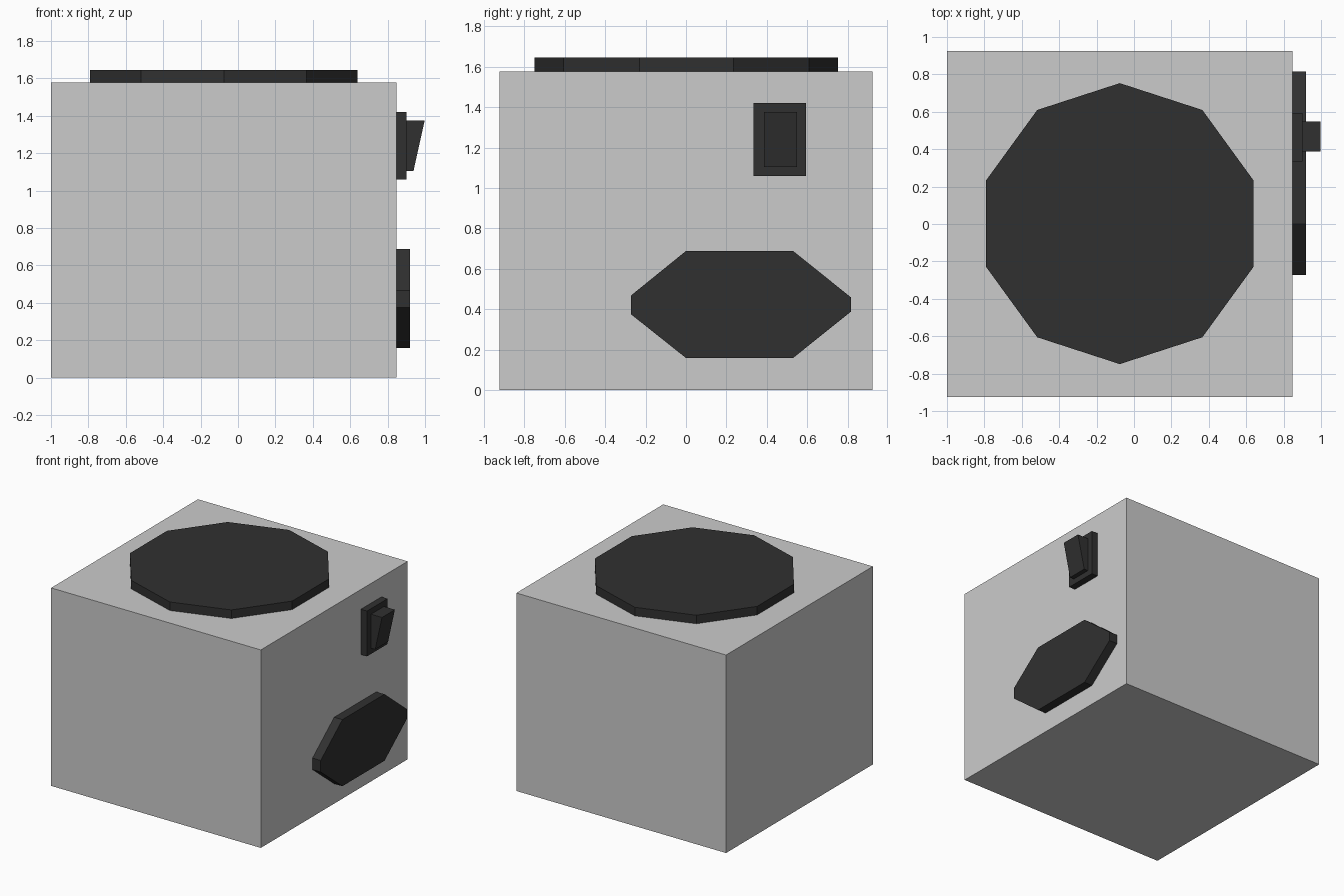
import bpy, bmesh, math

if "Cube" in bpy.data.objects:
    bpy.data.objects.remove(bpy.data.objects["Cube"])

black = bpy.data.materials.new("black")
black.diffuse_color = (0.03, 0.03, 0.03, 1)
black.use_nodes = True
black.node_tree.nodes["Principled BSDF"].inputs["Base Color"].default_value = black.diffuse_color

SIDE = 0.848   # x of the right wall
TOP = 1.577    # z of the top face


def extrude(name, profile, offset, mat=None):
    """Extrude a closed planar outline along an offset vector."""
    bm = bmesh.new()
    face = bm.faces.new([bm.verts.new(p) for p in profile])
    new = bmesh.ops.extrude_face_region(bm, geom=[face])["geom"]
    bmesh.ops.translate(bm, vec=offset,
                        verts=[v for v in new if isinstance(v, bmesh.types.BMVert)])
    bmesh.ops.recalc_face_normals(bm, faces=bm.faces)
    mesh = bpy.data.meshes.new(name)
    bm.to_mesh(mesh)
    bm.free()
    obj = bpy.data.objects.new(name, mesh)
    bpy.context.collection.objects.link(obj)
    if mat:
        mesh.materials.append(mat)
    return obj


def rect(x, y0, y1, z0, z1):
    return [(x, y0, z0), (x, y1, z0), (x, y1, z1), (x, y0, z1)]


# Main box
extrude("body", rect(-1, -0.924, 0.924, 0, TOP), (1 + SIDE, 0, 0))

# Ten-sided lid on top
decagon = [(-0.076 + 0.751 * math.sin(i * math.tau / 10),
            0.002 + 0.751 * math.cos(i * math.tau / 10), TOP) for i in range(10)]
extrude("top_disc", decagon, (0, 0, 0.068), black)

# Stretched octagonal plate on the right wall
outline = [(-0.273, 0.375), (0, 0.158), (0.53, 0.158), (0.816, 0.387),
           (0.816, 0.459), (0.53, 0.688), (0, 0.688), (-0.273, 0.467)]
extrude("side_panel", [(SIDE, y, z) for y, z in outline], (0.072, 0, 0), black)

# Switch: backing plate and wedge-shaped rocker
extrude("switch_plate", rect(SIDE, 0.335, 0.594, 1.059, 1.42), (0.054, 0, 0), black)
wedge = [(0.902, 1.104), (0.938, 1.104), (0.998, 1.375), (0.902, 1.375)]
extrude("switch_rocker", [(x, 0.387, z) for x, z in wedge], (0, 0.162, 0), black)
